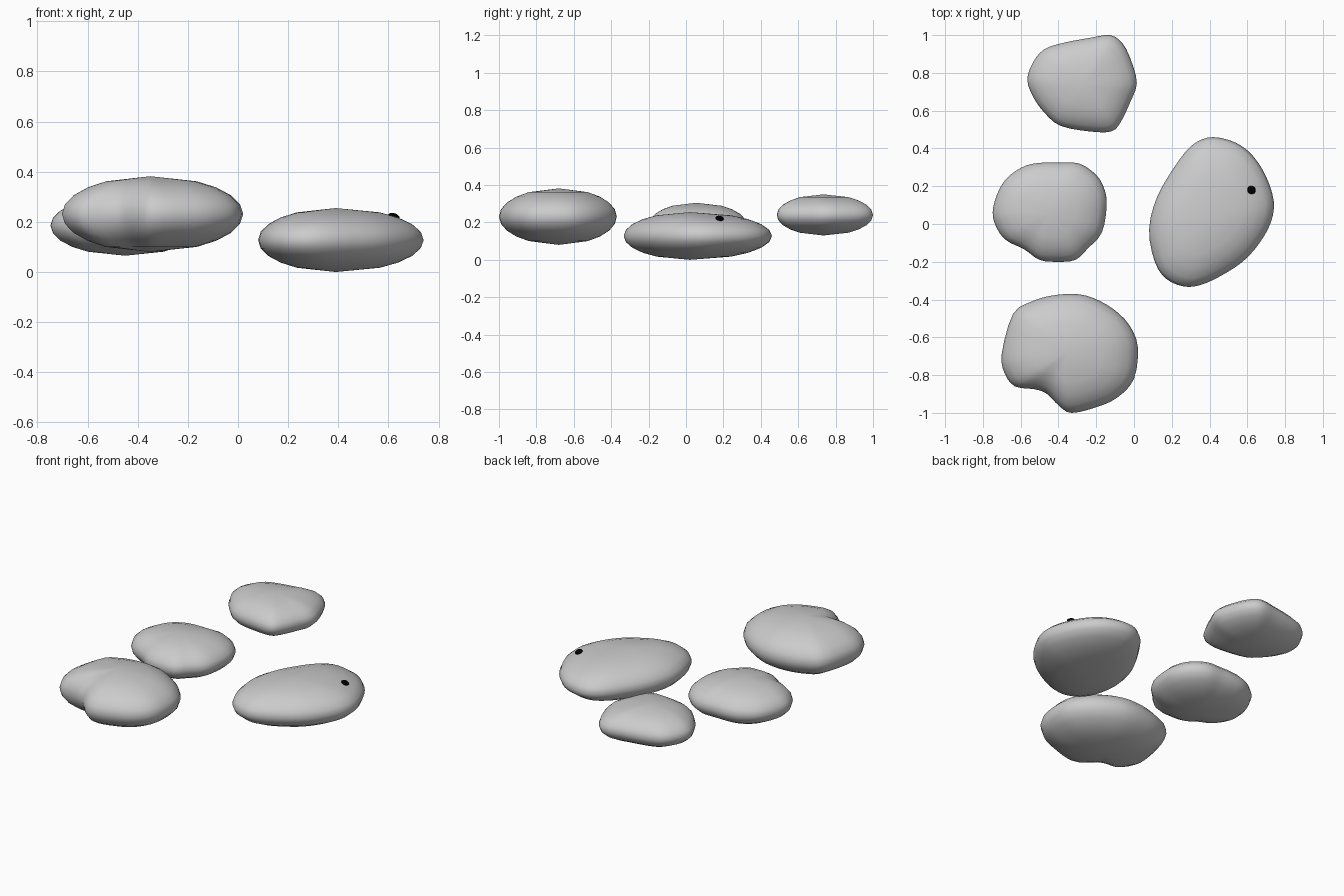
import bpy, bmesh, math
from mathutils import Vector
from mathutils.geometry import intersect_line_line_2d

if "Cube" in bpy.data.objects:
    bpy.data.objects.remove(bpy.data.objects["Cube"])

SEGS = 3                                  # spline steps per outline point
LATS = [-60, -45, -30, -15, 0, 15, 30, 45, 60]


def smooth_loop(pts):
    """Closed Catmull-Rom curve through the outline points."""
    n, out = len(pts), []
    for i in range(n):
        a, b, c, d = (Vector(pts[(i + k) % n]) for k in (-1, 0, 1, 2))
        for s in range(SEGS):
            t = s / SEGS
            out.append(0.5 * (2 * b + (c - a) * t + (2 * a - 5 * b + 4 * c - d) * t * t
                              + (3 * b - a - 3 * c + d) * t ** 3))
    return out


def pebble(name, outline, centre, z0, z1):
    """Rounded stone: the outline swept over an elliptical height profile."""
    c, zc, h = Vector(centre), (z0 + z1) / 2, (z1 - z0) / 2
    loop = smooth_loop(outline)[::-1]     # counter-clockwise
    bm = bmesh.new()
    rings = []
    for lat in LATS:
        a = math.radians(lat)
        ring = []
        for p in loop:
            q = c + (p - c) * math.cos(a)
            ring.append(bm.verts.new((q.x, q.y, zc + h * math.sin(a))))
        rings.append(ring)
    bottom = bm.verts.new((c.x, c.y, z0))
    top = bm.verts.new((c.x, c.y, z1))
    n = len(loop)
    for i in range(n):
        j = (i + 1) % n
        for lo, hi in zip(rings, rings[1:]):
            bm.faces.new((lo[i], lo[j], hi[j], hi[i]))
        bm.faces.new((bottom, rings[0][j], rings[0][i]))
        bm.faces.new((rings[-1][i], rings[-1][j], top))
    bmesh.ops.recalc_face_normals(bm, faces=bm.faces)
    for f in bm.faces:
        f.smooth = True
    me = bpy.data.meshes.new(name)
    bm.to_mesh(me)
    bm.free()
    ob = bpy.data.objects.new(name, me)
    bpy.context.collection.objects.link(ob)
    return ob


# Large right stone
pebble("right_stone", [
    (.42, .46), (.54, .43), (.63, .36), (.70, .25), (.74, .12), (.725, .01), (.665, -.10),
    (.575, -.20), (.45, -.28), (.345, -.325), (.26, -.33), (.17, -.29), (.11, -.20),
    (.08, -.03), (.125, .15), (.24, .34), (.325, .43)], (.39, .02), 0, .255)

# Front stone with a notch
pebble("front_stone", [
    (-.32, -.37), (-.22, -.39), (-.11, -.45), (-.025, -.535), (.02, -.65), (0, -.82),
    (-.09, -.92), (-.20, -.97), (-.33, -1.0), (-.395, -.965), (-.46, -.90), (-.525, -.875),
    (-.63, -.86), (-.685, -.79), (-.70, -.685), (-.64, -.475), (-.54, -.41),
    (-.44, -.38)], (-.35, -.68), .08, .382)

# Middle stone
pebble("middle_stone", [
    (-.39, .325), (-.29, .32), (-.2, .26), (-.155, .18), (-.145, .09), (-.17, -.045),
    (-.245, -.13), (-.31, -.19), (-.405, -.20), (-.5, -.19), (-.58, -.135), (-.685, -.08),
    (-.74, .01), (-.745, .09), (-.71, .19), (-.655, .26), (-.57, .31),
    (-.48, .325)], (-.45, .055), .065, .305)

# Back stone
pebble("back_stone", [
    (-.125, 1.0), (-.06, .955), (-.015, .865), (.015, .745), (-.02, .645), (-.07, .54),
    (-.12, .49), (-.235, .49), (-.39, .52), (-.475, .59), (-.535, .675), (-.565, .765),
    (-.535, .855), (-.475, .925), (-.37, .96), (-.235, .985)], (-.27, .735), .13, .35)

# Black spot on the right stone
bpy.ops.mesh.primitive_uv_sphere_add(segments=20, ring_count=10, radius=1,
                                     location=(.622, .18, .222))
spot = bpy.context.object
spot.name = "black_spot"
spot.scale = (.023, .023, .012)
spot.rotation_euler = (math.radians(-12), math.radians(18), 0)
bpy.ops.object.shade_smooth()
mat = bpy.data.materials.new("black")
mat.diffuse_color = (0, 0, 0, 1)
mat.use_nodes = True
mat.node_tree.nodes["Principled BSDF"].inputs["Base Color"].default_value = mat.diffuse_color
spot.data.materials.append(mat)
